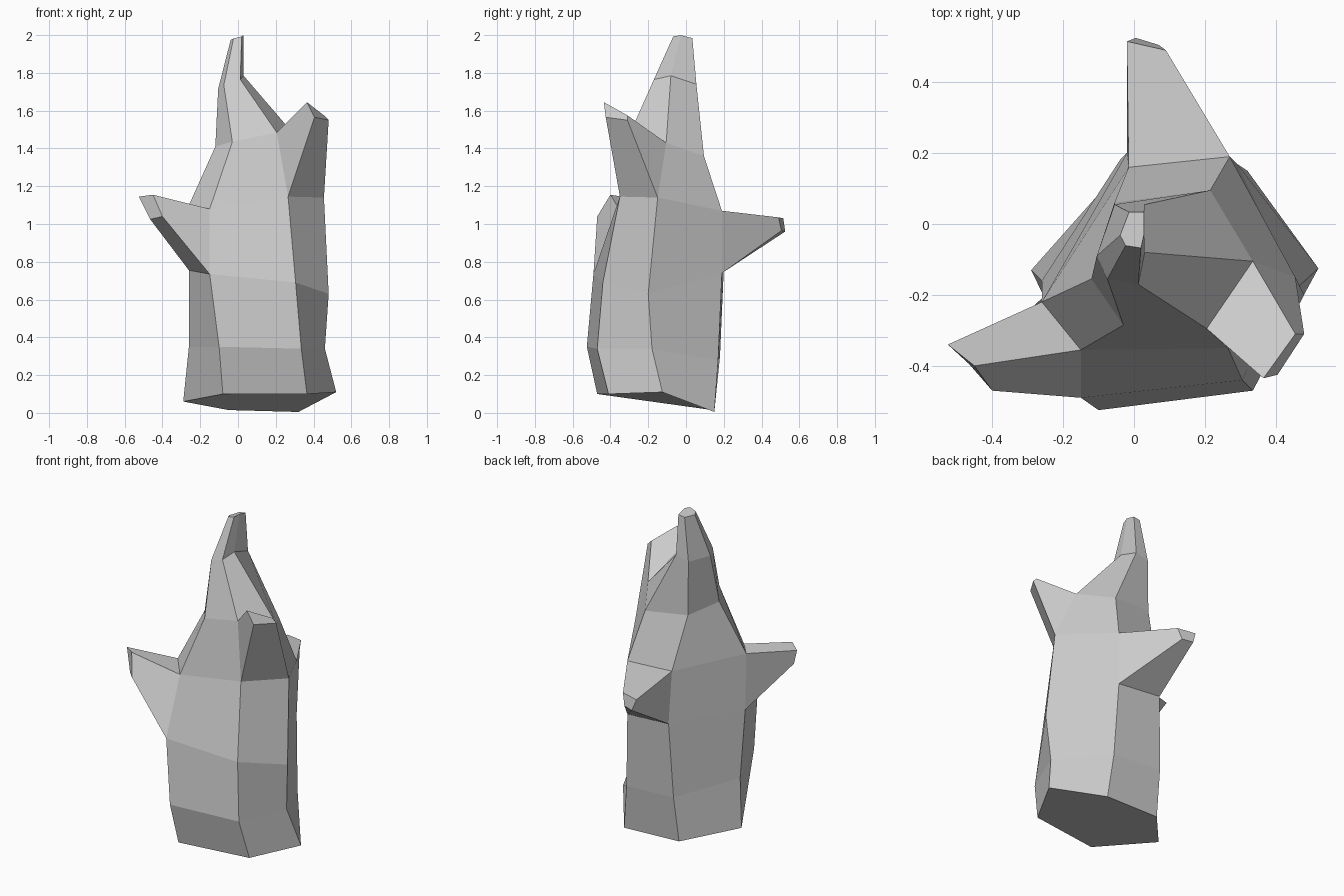
import bpy, bmesh
from mathutils import Vector

SIDES = 6

# Trunk cross-sections, bottom to top, counter-clockwise from front left
SECTIONS = [
    [(-.08, -.47, .10), (.365, -.41, .10), (.52, -.125, .11), (.32, .15, .005), (-.05, .14, .015), (-.29, -.13, .06)],
    [(-.10, -.525, .35), (.335, -.47, .34), (.46, -.18, .34), (.29, .17, .28), (-.04, .18, .30), (-.26, -.16, .35)],
    [(-.15, -.49, .735), (.305, -.44, .69), (.48, -.20, .63), (.27, .19, .74), (-.02, .20, .76), (-.26, -.21, .755)],
    [(-.15, -.355, 1.08), (.265, -.35, 1.145), (.455, -.15, 1.14), (.27, .19, 1.07), (-.015, .16, 1.07), (-.26, -.22, 1.10)],
    [(-.03, -.285, 1.435), (.205, -.295, 1.485), (.335, -.105, 1.43), (.215, .095, 1.36), (-.055, .06, 1.39), (-.12, -.155, 1.41)],
    [(-.075, -.155, 1.735), (.012, -.17, 1.765), (.03, -.08, 1.785), (.03, .055, 1.74), (-.055, .055, 1.72), (-.105, -.09, 1.715)],
]

# Branch stubs: (band, side) they grow from, and the four cut corners
BRANCHES = {
    (2, 5): [(-.465, -.395, 1.025), (-.40, -.47, 1.04), (-.45, -.40, 1.155), (-.525, -.34, 1.145)],
    (2, 3): [(.07, .505, .965), (.005, .525, .96), (-.02, .515, 1.03), (.09, .49, 1.035)],
    (3, 1): [(.405, -.425, 1.565), (.48, -.31, 1.55), (.455, -.31, 1.575), (.365, -.435, 1.645)],
}


def bridge(bm, low, high):
    n = len(low)
    for i in range(n):
        j = (i + 1) % n
        bm.faces.new((low[i], low[j], high[j], high[i]))


bm = bmesh.new()
rings = [[bm.verts.new(p) for p in ring] for ring in SECTIONS]

# Narrow broken crown: last section shrunk around the tip
centre = sum((v.co for v in rings[-1]), Vector()) / SIDES
crown = []
for v in rings[-1]:
    d = v.co - centre
    crown.append(bm.verts.new(Vector((0, -.02, 1.985)) + Vector((d.x * .5, d.y * .45, d.z * .35))))
rings.append(crown)

# Trunk walls, with branch stubs in place of three wall panels
for band in range(len(rings) - 1):
    low, high = rings[band], rings[band + 1]
    for side in range(SIDES):
        nxt = (side + 1) % SIDES
        panel = [low[side], low[nxt], high[nxt], high[side]]
        tip = BRANCHES.get((band, side))
        if tip:
            end = [bm.verts.new(p) for p in tip]
            bridge(bm, panel, end)
            bm.faces.new(end)
        else:
            bm.faces.new(panel)

# Base and crown caps
bm.faces.new(rings[0][::-1])
bm.faces.new(rings[-1])
bmesh.ops.recalc_face_normals(bm, faces=bm.faces)

mesh = bpy.data.meshes.new("tree_stump")
bm.to_mesh(mesh)
bm.free()
stump = bpy.data.objects.new("tree_stump", mesh)
bpy.context.collection.objects.link(stump)
